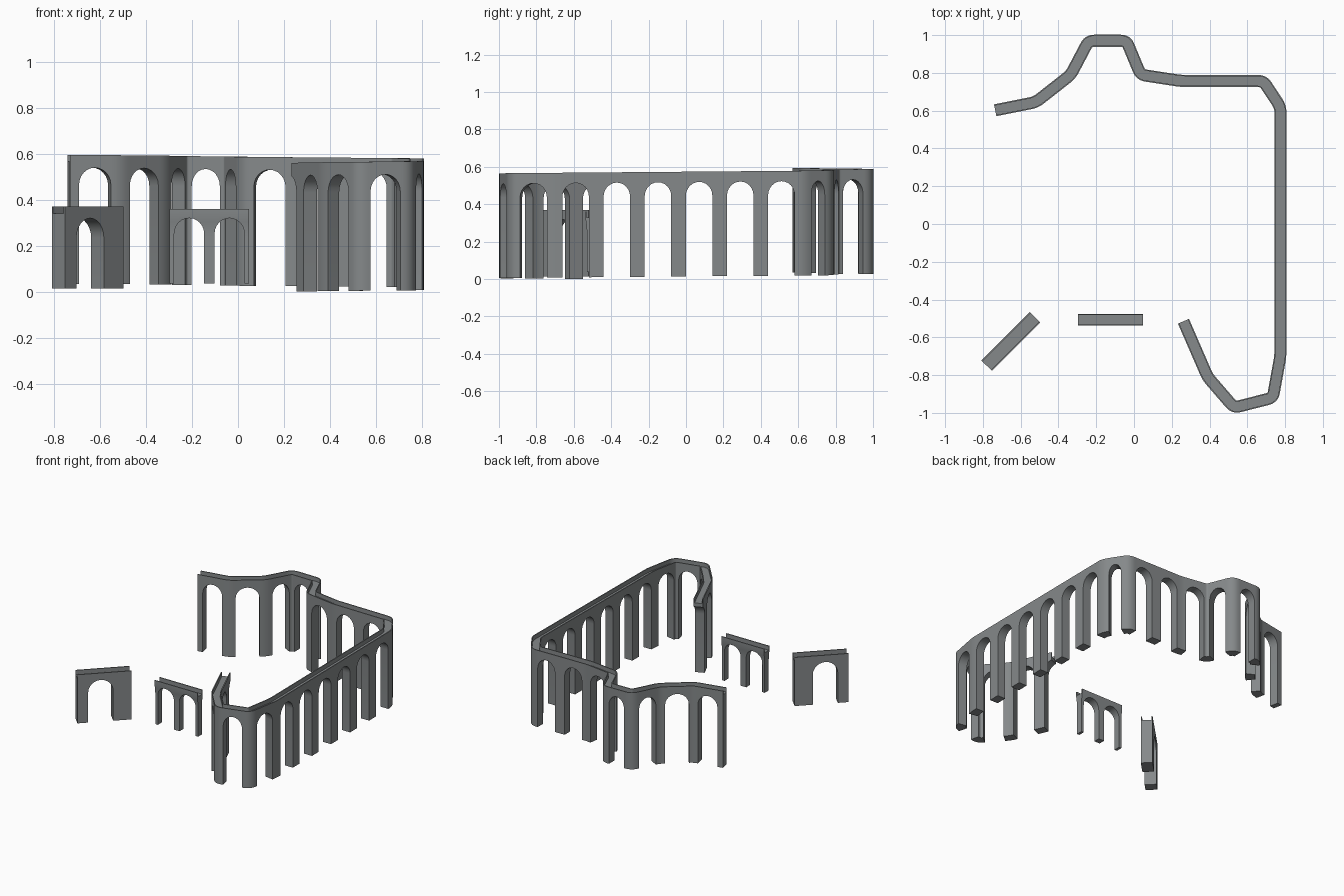
import bpy, bmesh, math
from mathutils import Vector

if "Cube" in bpy.data.objects:
    bpy.data.objects.remove(bpy.data.objects["Cube"])

stone = bpy.data.materials.new("grey_stone")
stone.diffuse_color = (0.235, 0.25, 0.255, 1)
stone.use_nodes = True
stone.node_tree.nodes["Principled BSDF"].inputs["Base Color"].default_value = stone.diffuse_color


def make_path(pts, cut):
    """Arc length lookup along a polyline with slightly rounded corners."""
    pts = [Vector(p) for p in pts]
    acc = [0.0]
    for a, b in zip(pts, pts[1:]):
        acc.append(acc[-1] + (b - a).length)

    def on_line(s):
        i = 0
        while i < len(pts) - 2 and s > acc[i + 1]:
            i += 1
        return pts[i].lerp(pts[i + 1], (s - acc[i]) / (acc[i + 1] - acc[i]))

    def at(s):
        for k in range(1, len(pts) - 1):
            if abs(s - acc[k]) < cut:
                a, b = on_line(acc[k] - cut), on_line(acc[k] + cut)
                t = (s - acc[k] + cut) / (2 * cut)
                return a.lerp(pts[k], t).lerp(pts[k].lerp(b, t), t)
        return on_line(s)
    return at, acc


def underside(piers, length, spring, rise, steps=12):
    """(distance, height) outline of piers and arches, piers = (from, to)."""
    out = []
    for i, (a, b) in enumerate(piers):
        out += [(a + (b - a) * k / 8, 0.0) for k in range(9)]
        if i + 1 < len(piers):
            c = piers[i + 1][0]
            mid, r = (b + c) / 2, (c - b) / 2
            for k in range(steps + 1):
                t = math.pi * k / steps
                out.append((mid - r * math.cos(t), spring + rise * math.sin(t)))
    out = [(max(s, 0.0), u) for s, u in out]
    kept = [p for p in out if p[0] <= length + 1e-6]
    if len(kept) < len(out):            # cut through an arch at the end
        (s0, u0), (s1, u1) = kept[-1], out[len(kept)]
        kept.append((length, u0 + (u1 - u0) * (length - s0) / (s1 - s0)))
    return kept


def arcade(name, pts, piers, length, width, height, spring, rise, base,
           slope=0.0, waist=(), cut=0.028, wall=0.007, depth=0.03):
    at, _ = make_path(pts, cut)
    hw = width / 2

    def half(z):                        # half width at height z
        if not waist:
            return hw
        z_lo, z_hi, f = waist
        t = min(1, max(0, (z - z_lo) / (z_hi - z_lo)))
        return hw * (f + (1 - f) * t * t)

    levels = [waist[0] + (waist[1] - waist[0]) * k / 4 for k in range(5)] if waist else []
    bm = bmesh.new()
    rings = []
    for s, u in underside(piers, length, spring, rise):
        p = at(s)
        e = 1e-3
        d = (at(min(s + e, length)) - at(max(s - e, 0))).normalized()
        n = Vector((-d.y, d.x))
        side = [(half(max(z, u)), max(z, u)) for z in [u] + levels + [height]]
        left = side + [(hw - wall, height), (hw - wall, height - depth)]
        section = left + [(-o, z) for o, z in reversed(left)]
        zo = base - slope * s / length
        rings.append([bm.verts.new((p.x + n.x * o, p.y + n.y * o, z + zo))
                      for o, z in section])
    for a, b in zip(rings, rings[1:]):
        for i in range(len(a)):
            j = (i + 1) % len(a)
            bm.faces.new((a[i], a[j], b[j], b[i]))
    bm.faces.new(rings[0])
    bm.faces.new(rings[-1])
    bmesh.ops.remove_doubles(bm, verts=bm.verts, dist=1e-5)
    bmesh.ops.dissolve_degenerate(bm, edges=bm.edges, dist=1e-5)
    bmesh.ops.recalc_face_normals(bm, faces=bm.faces)
    me = bpy.data.meshes.new(name)
    bm.to_mesh(me)
    bm.free()
    me.materials.append(stone)
    ob = bpy.data.objects.new(name, me)
    bpy.context.collection.objects.link(ob)
    bpy.ops.object.select_all(action='DESELECT')
    ob.select_set(True)
    bpy.context.view_layer.objects.active = ob
    bpy.ops.object.shade_smooth_by_angle(angle=math.radians(30))


# Long winding aqueduct: a pier at every bend, extra piers on long runs
route = [(-.735, .602), (-.52, .645), (-.335, .79), (-.24, .97), (-.04, .97),
         (.035, .79), (.25, .757), (.685, .757), (.775, .62), (.775, -.70),
         (.735, -.92), (.53, -.972), (.39, -.81), (.262, -.515)]
bays = [1, 1, 1, 1, 1, 1, 2, 1, 6, 1, 1, 1]
_, acc = make_path(route, .028)
centres = [0.0]
for k, n in enumerate(bays):
    centres += [acc[k] + (acc[k + 1] - acc[k]) * (j + 1) / n for j in range(n)]
centres += [acc[-1] - .092, acc[-1] + .128]     # last arch is broken off
arcade("long_aqueduct", route, [(c - .039, c + .039) for c in centres], acc[-1],
       .064, .56, .43, .075, .035, slope=.035)

# Small double arch with slender waisted piers
arcade("double_arch", [(-.297, -.507), (.048, -.507)],
       [(0, .02), (.15, .195), (.325, .345)], .345,
       .063, .323, .215, .068, .037, waist=(.2, .29, .72))

# Single arch standing at an angle
arcade("single_arch", [(-.78, -.75), (-.524, -.494)],
       [(0, .072), (.24, .362)], .362, .078, .355, .22, .085, .015)
